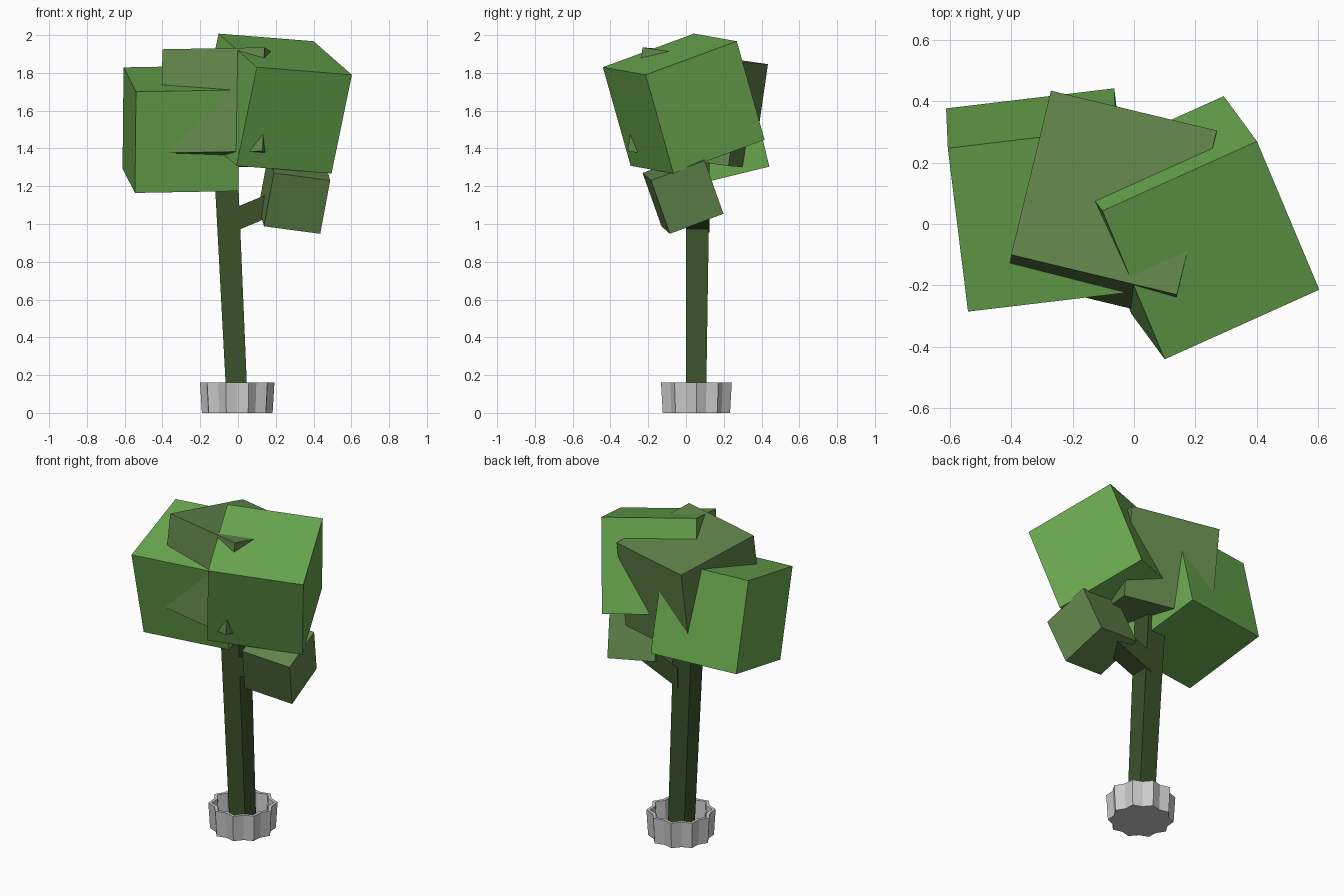
import bpy, bmesh
from math import cos, sin, pi
from mathutils import Matrix, Vector

if "Cube" in bpy.data.objects:
    bpy.data.objects.remove(bpy.data.objects["Cube"])


def material(name, rgb):
    m = bpy.data.materials.new(name)
    m.diffuse_color = (*rgb, 1)
    m.use_nodes = True
    m.node_tree.nodes["Principled BSDF"].inputs["Base Color"].default_value = m.diffuse_color
    return m


LEAF = material("leaf_green", (0.144, 0.392, 0.078))
OLIVE = material("olive_green", (0.119, 0.235, 0.070))
BARK = material("dark_bark", (0.042, 0.084, 0.024))


def finish(name, bm, mat=None):
    bmesh.ops.recalc_face_normals(bm, faces=bm.faces)
    me = bpy.data.meshes.new(name)
    bm.to_mesh(me)
    bm.free()
    ob = bpy.data.objects.new(name, me)
    bpy.context.collection.objects.link(ob)
    if mat:
        me.materials.append(mat)
    return ob


def loft(name, rings, mat=None):
    """Skin a list of equal-length point rings and cap both ends."""
    bm = bmesh.new()
    loops = [[bm.verts.new(p) for p in r] for r in rings]
    n = len(loops[0])
    for a, b in zip(loops, loops[1:]):
        for i in range(n):
            j = (i + 1) % n
            bm.faces.new((a[i], a[j], b[j], b[i]))
    bm.faces.new(loops[0])
    bm.faces.new(loops[-1])
    return finish(name, bm, mat)


def foliage(name, corner, right, back, size, mat):
    """Tilted cube hung from its top front left corner."""
    ex = Vector(right).normalized()
    ez = ex.cross(Vector(back)).normalized()
    ey = ez.cross(ex)
    rot = Matrix((ex, ey, ez)).transposed()
    centre = Vector(corner) + (ex + ey - ez) * size / 2
    bm = bmesh.new()
    bmesh.ops.create_cube(bm, size=size,
                          matrix=Matrix.Translation(centre) @ rot.to_4x4())
    return finish(name, bm, mat)


def rect(x0, x1, y0, y1, z):
    return [(x0, y0, z), (x1, y0, z), (x1, y1, z), (x0, y1, z)]


# Fluted pot: outer wall, rim, inner wall and floor
def star(scale, inset, z, points=10):
    ring = []
    for i in range(points * 2):
        r = ((0.197, 0.172)[i % 2] - inset) * scale
        a = pi * i / points
        ring.append((-0.004 + r * cos(a), 0.055 + r * sin(a), z))
    return ring


loft("pot", [star(0.95, 0, 0), star(1, 0, 0.16),
             star(1, 0.02, 0.16), star(0.95, 0.02, 0.03)])

# Leaning trunk and its short side branch
loft("trunk", [rect(-0.059, 0.052, 0, 0.106, 0.03),
               rect(-0.132, -0.006, 0, 0.127, 1.40)], BARK)


def branch_end(x, z):
    return [(x, 0, z), (x, 0.125, z), (x, 0.125, z + 0.125), (x, 0, z + 0.125)]


loft("branch", [branch_end(-0.03, 0.955), branch_end(0.25, 1.072)], BARK)

# Cube foliage
foliage("right_foliage", (0.10, -0.44, 1.83),
        (0.50, 0.225, -0.04), (-0.21, 0.485, 0.18), 0.553, LEAF)
foliage("left_foliage", (-0.54, -0.285, 1.70),
        (0.545, 0.065, 0.01), (-0.065, 0.535, 0.13), 0.551, LEAF)
foliage("centre_foliage", (-0.40, -0.10, 1.925),
        (0.54, -0.13, 0.01), (0.13, 0.54, -0.08), 0.555, OLIVE)
foliage("branch_foliage", (0.19, -0.23, 1.27),
        (0.30, 0.045, -0.04), (-0.03, 0.28, 0.105), 0.304, OLIVE)
